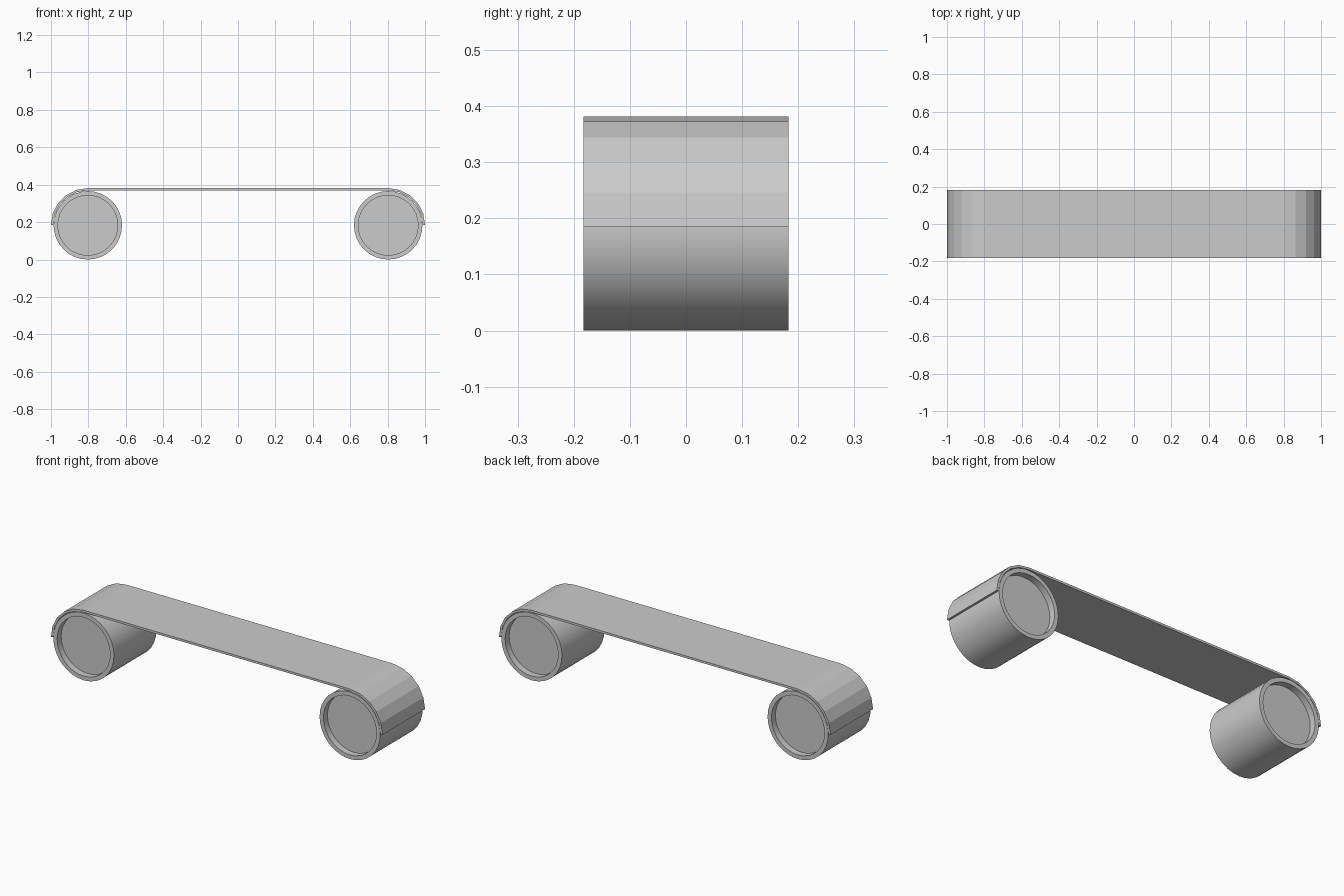
import bpy, bmesh, math

if "Cube" in bpy.data.objects:
    bpy.data.objects.remove(bpy.data.objects["Cube"])

CX, CZ, HALF = 0.803, 0.183, 0.183
SIDES = 32


def make_object(name, bm):
    bmesh.ops.recalc_face_normals(bm, faces=bm.faces)
    mesh = bpy.data.meshes.new(name)
    bm.to_mesh(mesh)
    bm.free()
    obj = bpy.data.objects.new(name, mesh)
    bpy.context.collection.objects.link(obj)
    return obj


def roller(name, x):
    # lathe along y: recessed cap, inner wall, rim, outer skin, and the same at the back
    profile = [(0.16, -HALF + 0.035), (0.16, -HALF), (0.183, -HALF),
               (0.183, HALF), (0.16, HALF), (0.16, HALF - 0.035)]
    bm = bmesh.new()
    rings = []
    for r, y in profile:
        rings.append([bm.verts.new((x + r * math.cos(2 * math.pi * i / SIDES), y,
                                    CZ + r * math.sin(2 * math.pi * i / SIDES)))
                      for i in range(SIDES)])
    for a, b in zip(rings, rings[1:]):
        for i in range(SIDES):
            j = (i + 1) % SIDES
            bm.faces.new((a[i], a[j], b[j], b[i]))
    bm.faces.new(rings[0])
    bm.faces.new(rings[-1])
    obj = make_object(name, bm)
    bpy.ops.object.select_all(action='DESELECT')
    obj.select_set(True)
    bpy.context.view_layer.objects.active = obj
    bpy.ops.object.shade_smooth_by_angle(angle=math.radians(30))


def belt_path(r):
    # quarter wraps of five flat facets over each roller, joined by the straight run
    right = [(CX + r * math.cos(math.radians(18 * i)),
              CZ + 0.002 + r * math.sin(math.radians(18 * i))) for i in range(6)]
    return right + [(-x, z) for x, z in reversed(right)]


def belt():
    bm = bmesh.new()
    outer, inner = belt_path(0.197), belt_path(0.185)
    rows = [[bm.verts.new((x, y, z)) for x, z in path]
            for path, y in ((outer, -HALF), (outer, HALF), (inner, HALF), (inner, -HALF))]
    for k in range(4):
        a, b = rows[k], rows[(k + 1) % 4]
        for i in range(len(outer) - 1):
            bm.faces.new((a[i], a[i + 1], b[i + 1], b[i]))
    for i in (0, -1):
        bm.faces.new([row[i] for row in rows])
    make_object("belt", bm)


roller("left_roller", -CX)
roller("right_roller", CX)
belt()
